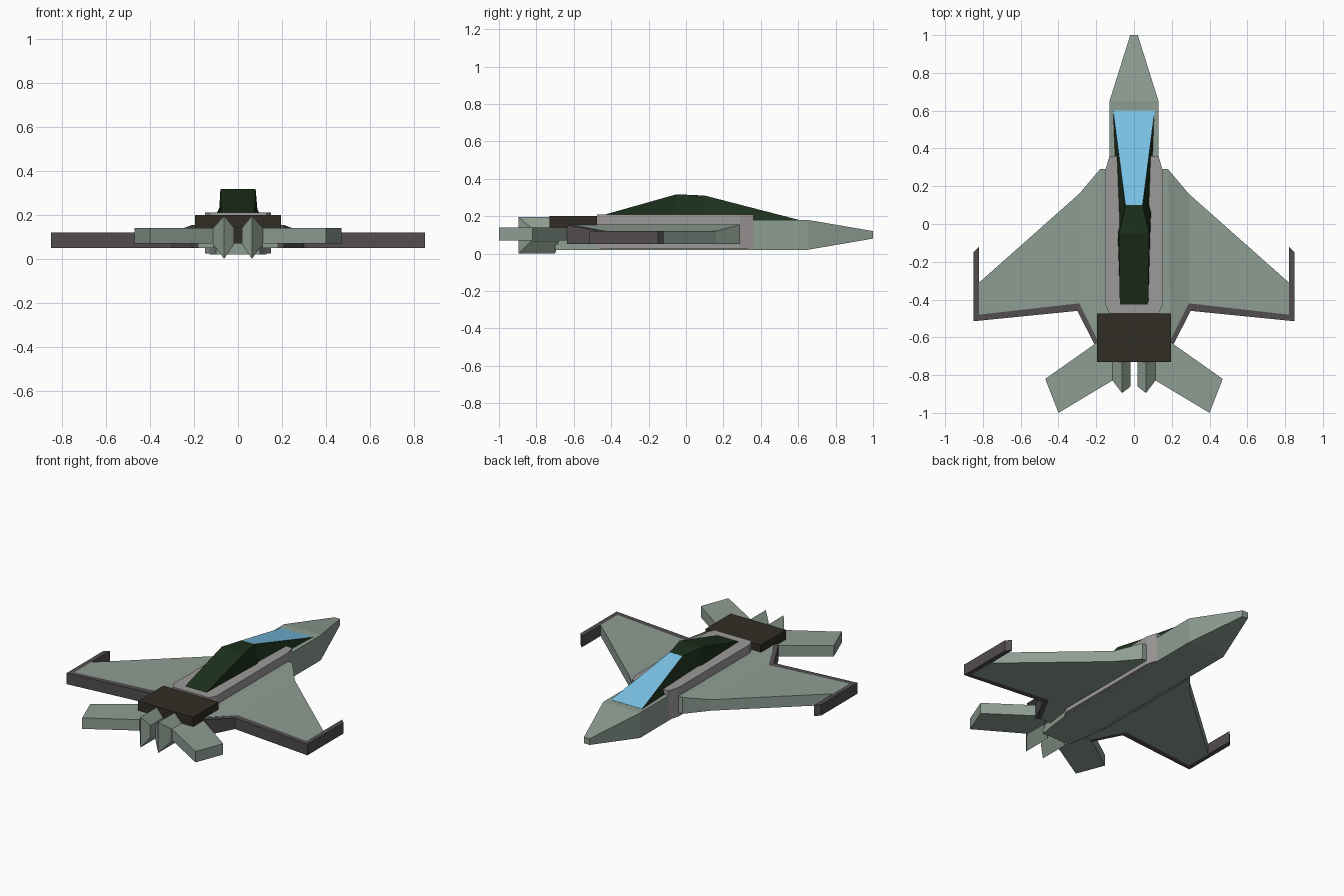
import bpy, bmesh

if "Cube" in bpy.data.objects:
    bpy.data.objects.remove(bpy.data.objects["Cube"])


def material(name, rgb):
    m = bpy.data.materials.new(name)
    m.diffuse_color = (*rgb, 1)
    m.use_nodes = True
    m.node_tree.nodes["Principled BSDF"].inputs["Base Color"].default_value = m.diffuse_color
    return m


HULL = material("sage", (0.27, 0.34, 0.29))
TRIM = material("dark grey", (0.085, 0.075, 0.08))
BODY = material("warm grey", (0.34, 0.32, 0.32))
COVER = material("dark green", (0.012, 0.03, 0.012))
BLOCK = material("dark brown", (0.03, 0.027, 0.018))
GLASS = material("sky blue", (0.2, 0.55, 0.8))


def loft(name, rings, mat, mirror=False):
    """Skin a list of equal-sized vertex rings and cap both ends."""
    bm = bmesh.new()
    loops = [[bm.verts.new(p) for p in ring] for ring in rings]
    n = len(loops[0])
    for a, b in zip(loops, loops[1:]):
        for i in range(n):
            j = (i + 1) % n
            bm.faces.new((a[i], a[j], b[j], b[i]))
    bm.faces.new(loops[0][::-1])
    bm.faces.new(loops[-1])
    bmesh.ops.recalc_face_normals(bm, faces=bm.faces)
    mesh = bpy.data.meshes.new(name)
    bm.to_mesh(mesh)
    bm.free()
    ob = bpy.data.objects.new(name, mesh)
    bpy.context.collection.objects.link(ob)
    mesh.materials.append(mat)
    if mirror:
        ob.modifiers.new("Mirror", 'MIRROR')
    return ob


def plate(name, outline, z0, z1, mat, mirror=False):
    """Extrude a flat top-view outline between two heights."""
    return loft(name, [[(x, y, z) for x, y in outline] for z in (z0, z1)], mat, mirror)


def section(y, w, z0, z1):
    return [(-w, y, z0), (w, y, z0), (w, y, z1), (-w, y, z1)]


# Fuselage with tapered nose and tail
loft("fuselage", [section(1.0, 0.02, 0.08, 0.12), section(0.65, 0.13, 0.02, 0.18),
                  section(-0.48, 0.13, 0.02, 0.18), section(-0.70, 0.10, 0.02, 0.08)], HULL)

# Raised mid body with clipped corners
right = [(0.13, -0.475), (0.15, -0.43), (0.15, 0.29), (0.13, 0.36)]
plate("mid_body", right + [(-x, y) for x, y in reversed(right)], 0.025, 0.21, BODY)

# Canopy: front edge, top front, top back, rear edge, each with a base edge
def span(w, y, z):
    return [(-w, y, z), (w, y, z)]

def canopy_ring(w_top, y_top, z_top, w_base):
    return [(-w_base, y_top, 0.17), (w_base, y_top, 0.17),
            (w_top, y_top, z_top), (-w_top, y_top, z_top)]

canopy = loft("canopy", [canopy_ring(0.11, 0.60, 0.181, 0.11),
                         canopy_ring(0.045, 0.10, 0.31, 0.093),
                         canopy_ring(0.08, -0.05, 0.317, 0.088),
                         canopy_ring(0.075, -0.425, 0.211, 0.075)], COVER)
# Windscreen is the sloping top face at the front
canopy.data.materials.append(GLASS)
for f in canopy.data.polygons:
    if f.center.y > 0.3 and f.normal.z > 0.8:
        f.material_index = 1

# Wing: raised root strip, fold line, then flat panel out to the tip
def wing_ring(x, y_front, y_back, top, x_front=None):
    xf = x if x_front is None else x_front
    return [(xf, y_front, 0.05), (x, y_back, 0.05), (x, y_back, top), (xf, y_front, top)]

loft("wing", [wing_ring(0.10, -0.62 + 0.91, -0.62, 0.155),
              wing_ring(0.19, 0.29, -0.62, 0.155, 0.18),
              wing_ring(0.29, 0.16, -0.42, 0.12),
              wing_ring(0.82, -0.31, -0.48, 0.12)], HULL, True)

# Dark trim along the trailing edge and the wing tip
def trim_ring(inner, outer, top):
    return [(*inner, 0.05), (*outer, 0.05), (*outer, top), (*inner, top)]

loft("wing_trim", [trim_ring((0.18, -0.62), (0.21, -0.635), 0.153),
                   trim_ring((0.29, -0.42), (0.30, -0.46), 0.12),
                   trim_ring((0.82, -0.48), (0.85, -0.515), 0.12),
                   trim_ring((0.82, -0.12), (0.85, -0.15), 0.12)], TRIM, True)

# Engine housing
loft("engine_cover", [section(y, 0.195, 0.14, 0.20) for y in (-0.73, -0.475)], BLOCK)
loft("engine_core", [section(y, 0.11, 0.07, 0.15) for y in (-0.72, -0.475)], BLOCK)

# Exhausts: hexagonal pods with a vertical ridge at the back
def pod_ring(y_ridge, y_outer, y_inner):
    return [(0.063, y_ridge, 0.0), (0.113, y_outer, 0.065), (0.113, y_outer, 0.14),
            (0.063, y_ridge, 0.195), (0.018, y_inner, 0.14), (0.018, y_inner, 0.065)]

pod = loft("exhaust", [pod_ring(-0.70, -0.68, -0.68), pod_ring(-0.895, -0.83, -0.86)],
           HULL, True)
# Split the rear cap along the ridge so it folds cleanly
bm = bmesh.new()
bm.from_mesh(pod.data)
bm.verts.ensure_lookup_table()
for a, b in ((0, 3), (6, 9)):
    bmesh.ops.connect_verts(bm, verts=[bm.verts[a], bm.verts[b]])
bm.to_mesh(pod.data)
bm.free()

# Tailplanes
plate("tailplane", [(0.10, -0.57), (0.20, -0.63), (0.47, -0.82), (0.40, -1.0), (0.10, -0.82)],
      0.07, 0.14, HULL, True)
